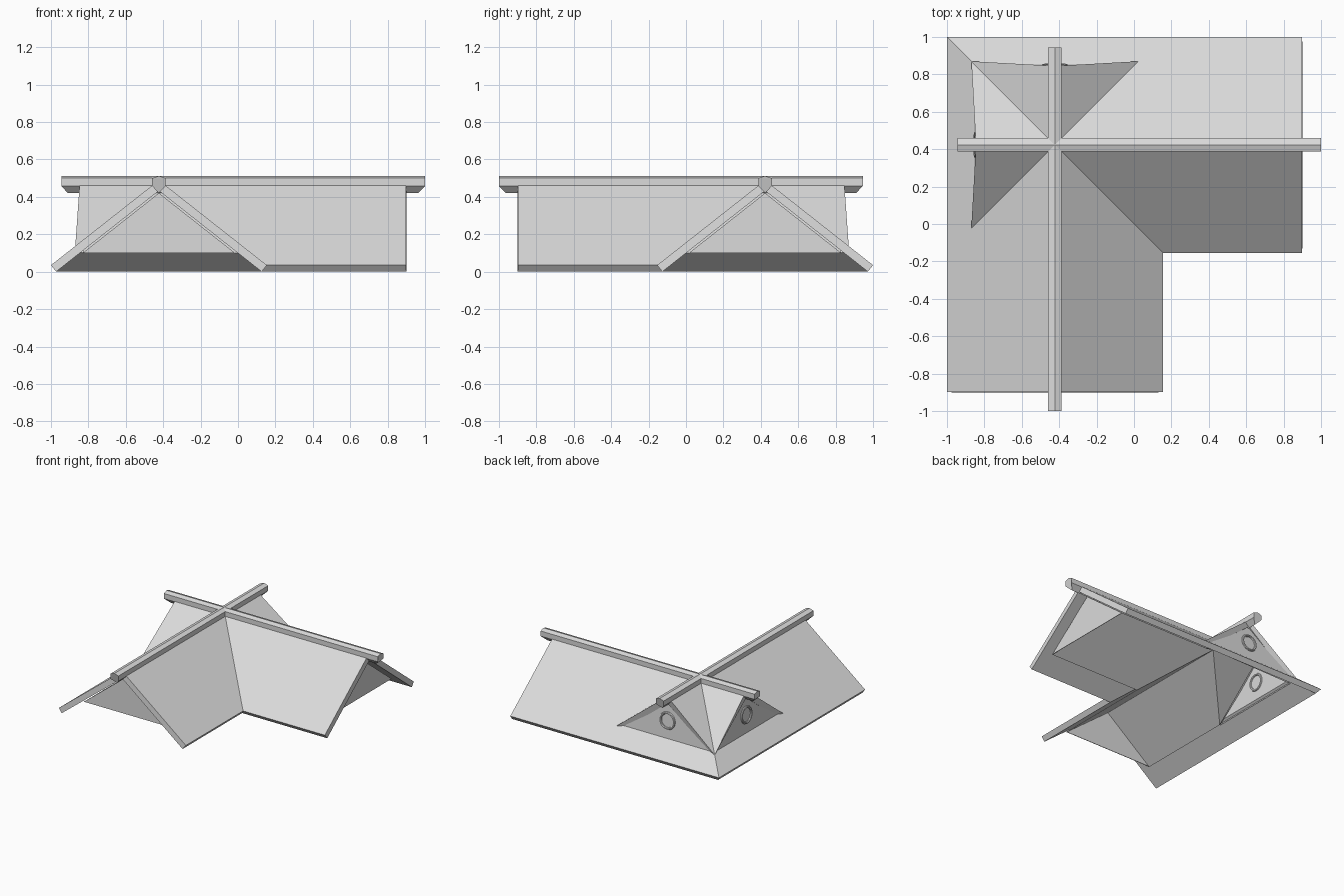
import bpy, bmesh
from mathutils import Vector

if "Cube" in bpy.data.objects:
    bpy.data.objects.remove(bpy.data.objects["Cube"], do_unlink=True)

GREY = (0.71, 0.71, 0.71, 1)
mat = bpy.data.materials.new("roof grey")
mat.use_nodes = True
mat.diffuse_color = GREY
mat.node_tree.nodes["Principled BSDF"].inputs["Base Color"].default_value = GREY

# Shared roof dimensions
C = 0.423            # ridges cross at (-C, C)
SLOPE = 0.787
LIP = 0.035          # height of the upper eave edge
IN = 0.0275          # slab edges lean inward, square to the slope
DROP = LIP + IN * SLOPE
EAVE = 1 - 2 * C
END, TOP_END = -0.9, -0.897     # end edges lean slightly upward
G, GT = 0.87, 0.845             # small gable: foot line and apex line
GR = G - 2 * C                  # far foot of the small gable
WALL = -0.815                   # recessed end wall
GAP, SKIN = 0.012, 0.004        # attic lining below the slabs
BASE = 0.1                      # lower edge of the attic


def place(p, swap):
    """The second wing is the first one reflected across the diagonal."""
    x, y, z = p
    return Vector((-y, -x, z)) if swap else Vector((x, y, z))


def finish(bm, name, recalc=True):
    if recalc:
        bmesh.ops.recalc_face_normals(bm, faces=bm.faces)
    me = bpy.data.meshes.new(name)
    bm.to_mesh(me)
    bm.free()
    me.materials.append(mat)
    ob = bpy.data.objects.new(name, me)
    bpy.context.collection.objects.link(ob)


def solid(name, rings, swap):
    """Closed body between two matching loops of points."""
    bm = bmesh.new()
    a, b = [[bm.verts.new(place(p, swap)) for p in ring] for ring in rings]
    bm.faces.new(a)
    bm.faces.new(b[::-1])
    for i in range(len(a)):
        j = (i + 1) % len(a)
        bm.faces.new((a[j], a[i], b[i], b[j]))
    finish(bm, name)


def height(x):
    return LIP + SLOPE * (1 - C - abs(x + C))


def slab(name, plan, under, swap, top_drop=0, low_drop=DROP):
    top = [(x, y, height(x) - top_drop) for x, y in plan]
    low = [(x, y, height(x) - low_drop) for x, y in under]
    solid(name, (top, low), swap)


def lining(name, plan, swap):
    slab(name, plan, plan, swap, DROP + GAP, DROP + GAP + SKIN)


def gable(name, swap):
    """Leaning triangular gable with a sunken panel and a round window ring."""
    pts = [(GR, G, height(GR)), (-G, G, height(-G)), (-C, GT, height(-C))]
    pts = [place(p, swap) for p in pts]
    if swap:
        pts.reverse()
    bm = bmesh.new()
    face = bm.faces.new([bm.verts.new(p) for p in pts])
    bm.normal_update()
    normal = face.normal.copy()
    bmesh.ops.inset_individual(bm, faces=[face], thickness=0.04, depth=-0.015)
    finish(bm, name + "_wall", recalc=False)

    foot = place((-C, G, height(-G)), swap)
    apex = place((-C, GT, height(-C)), swap)
    centre = foot.lerp(apex, 0.44) - normal * 0.014
    bpy.ops.mesh.primitive_torus_add(
        major_segments=32, minor_segments=8, major_radius=0.062, minor_radius=0.01,
        location=centre, rotation=normal.to_track_quat('Z', 'Y').to_euler())
    ring = bpy.context.object
    ring.name = name + "_window_ring"
    ring.data.materials.append(mat)
    bpy.ops.object.shade_smooth_by_angle()


attic_top = height(-C) - DROP - GAP
HALF = (attic_top - BASE) / SLOPE       # half width of the attic at its base

for swap, wing in ((False, "front_wing"), (True, "side_wing")):
    # Outer slope, wrapping round the hipped corner
    slab(wing + "_outer_slope",
         [(-1, TOP_END), (-C, TOP_END), (-C, C), (-G, -GR), (-G, G), (-1, 1)],
         [(-1 + IN, END), (-C, END), (-C, C), (-G + IN, -GR + IN),
          (-G + IN, G - IN), (-1 + IN, 1 - IN)], swap)
    # Inner slope, ending in the valley
    slab(wing + "_inner_slope",
         [(-C, TOP_END), (EAVE, TOP_END), (EAVE, -EAVE), (-C, C)],
         [(-C, END), (EAVE - IN, END), (EAVE - IN, -EAVE + IN), (-C, C)], swap)
    # Short slopes of the small gable, and the attic lining on each side
    for side, foot, s in (("outer", -G, -1), ("inner", GR, 1)):
        slab(wing + "_small_slope_" + side,
             [(foot, G), (-C, C), (-C, GT)],
             [(foot - s * IN, G - IN), (-C, C), (-C, GT)], swap)
        edge = -C + s * HALF
        lining(wing + "_lining_" + side,
               [(edge, WALL), (-C, WALL), (-C, C), (edge, C - HALF)], swap)
        lining(wing + "_small_lining_" + side,
               [(edge, C + HALF), (-C, C), (-C, GT - IN)], swap)
    gable(wing + "_small_gable", swap)

    # Recessed end wall under the overhang
    wall = [(-C - HALF, BASE), (-C + HALF, BASE), (-C, attic_top)]
    solid(wing + "_end_wall",
          [[(x, y, z) for x, z in wall] for y in (WALL, WALL + SKIN)], swap)

    # Ridge beam with a peaked top, V-shaped belly and mitred ends
    beam = [(0, 0.512, 0), (0.036, 0.5, 0), (0.036, 0.458, 0),
            (0, 0.42, 0.036), (-0.036, 0.458, 0), (-0.036, 0.5, 0)]
    solid(wing + "_ridge_beam",
          [[(-C + x, y + s * cut, z) for x, z, cut in beam]
           for y, s in ((-1, 1), (0.945, -1))], swap)
